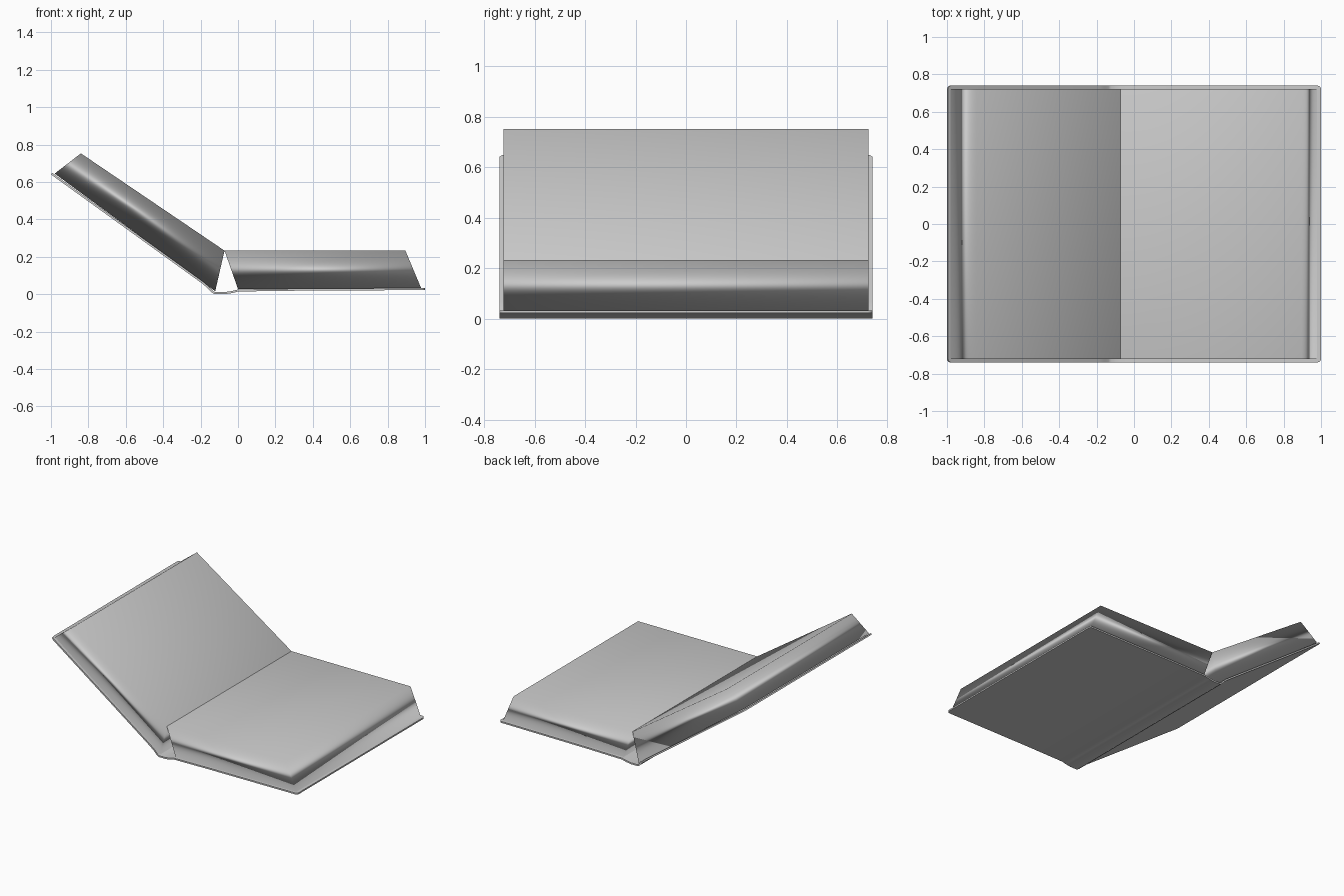
import bpy, bmesh, math

if "Cube" in bpy.data.objects:
    bpy.data.objects.remove(bpy.data.objects["Cube"])

grey = bpy.data.materials.new("light_grey")
grey.diffuse_color = (0.6, 0.6, 0.6, 1)
grey.use_nodes = True
grey.node_tree.nodes["Principled BSDF"].inputs["Base Color"].default_value = grey.diffuse_color


def add_object(name, bm):
    bmesh.ops.recalc_face_normals(bm, faces=bm.faces[:])
    for f in bm.faces:
        f.smooth = True
    me = bpy.data.meshes.new(name)
    bm.to_mesh(me)
    bm.free()
    ob = bpy.data.objects.new(name, me)
    me.materials.append(grey)
    bpy.context.collection.objects.link(ob)
    return ob


def page_block(name, profile, half=0.723):
    """Slanted block of pages, its x-z profile extruded along y."""
    bm = bmesh.new()
    face = bm.faces.new([bm.verts.new((x, -half, z)) for x, z in profile])
    ext = bmesh.ops.extrude_face_region(bm, geom=[face])
    verts = [v for v in ext["geom"] if isinstance(v, bmesh.types.BMVert)]
    bmesh.ops.translate(bm, vec=(0, 2 * half, 0), verts=verts)
    ob = add_object(name, bm)
    # soft edges dominated by the large faces
    mod = ob.modifiers.new("soft_normals", 'WEIGHTED_NORMAL')
    mod.mode = 'FACE_AREA'
    mod.weight = 50


def cover(profile, half=0.74, r=0.02, thick=0.011):
    """Bent sheet with rounded corners and a shallow spine."""
    def toward(a, b, d):
        k = d / math.dist(a, b)
        return (a[0] + (b[0] - a[0]) * k, a[1] + (b[1] - a[1]) * k)

    arc = [i * math.pi / 8 for i in range(5)]
    offs = [(r * (1 - math.cos(t)), half - r + r * math.sin(t)) for t in arc]
    rows = [(toward(profile[0], profile[1], d), h) if d else (profile[0], h) for d, h in offs]
    rows += [(p, half) for p in profile[1:-1]]
    rows += [(toward(profile[-1], profile[-2], d) if d else profile[-1], h)
             for d, h in reversed(offs)]
    bm = bmesh.new()
    pairs = [(bm.verts.new((x, -h, z)), bm.verts.new((x, h, z))) for (x, z), h in rows]
    for (a, b), (c, d) in zip(pairs, pairs[1:]):
        bm.faces.new((a, c, d, b))
    ob = add_object("cover", bm)
    mod = ob.modifiers.new("thickness", 'SOLIDIFY')
    mod.thickness = thick
    mod.offset = 0
    bpy.context.view_layer.objects.active = ob
    ob.select_set(True)
    bpy.ops.object.modifier_apply(modifier=mod.name)
    bpy.ops.object.shade_smooth_by_angle(angle=math.radians(40))


# Pages on the raised left side and the flat right side
page_block("left_pages", [(-0.98, 0.645), (-0.84, 0.753), (-0.072, 0.233), (-0.122, 0.016)])
page_block("right_pages", [(0.0, 0.028), (-0.072, 0.233), (0.895, 0.233), (0.98, 0.031)])

# Cover, from the raised edge over the spine to the flat edge
cover([(-0.997, 0.645), (-0.19, 0.063), (-0.16, 0.038), (-0.14, 0.016), (-0.125, 0.006),
       (-0.07, 0.006), (-0.03, 0.012), (0.0, 0.02), (0.28, 0.024), (1.0, 0.028)])
